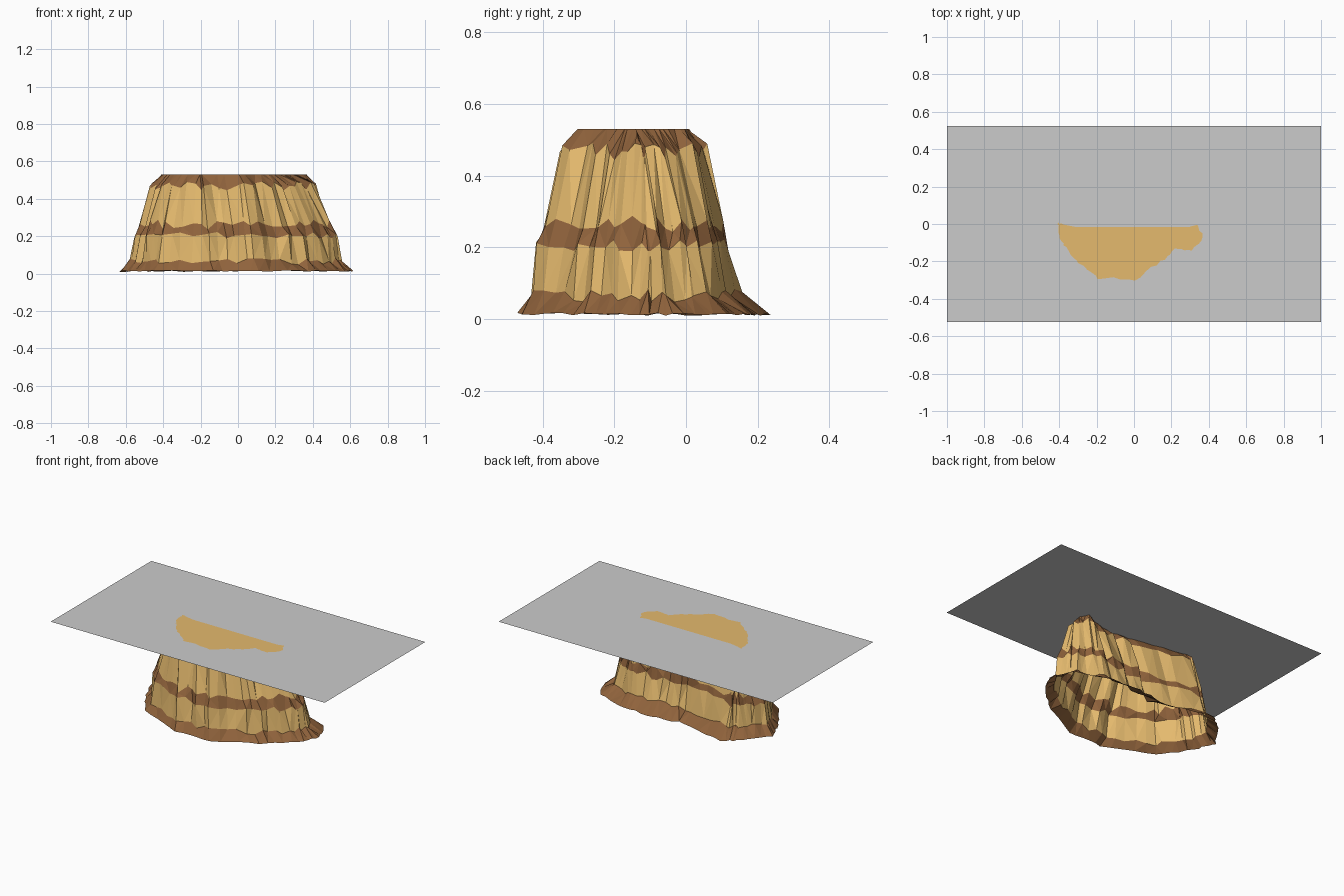
import bpy, bmesh, random
from mathutils import Vector

if "Cube" in bpy.data.objects:
    bpy.data.objects.remove(bpy.data.objects["Cube"])

random.seed(11)


def material(name, rgb):
    m = bpy.data.materials.new(name)
    m.diffuse_color = (*rgb, 1)
    m.use_nodes = True
    m.node_tree.nodes["Principled BSDF"].inputs["Base Color"].default_value = m.diffuse_color
    return m


def make_object(name, bm, mats=()):
    me = bpy.data.meshes.new(name)
    bm.to_mesh(me)
    bm.free()
    for m in mats:
        me.materials.append(m)
    ob = bpy.data.objects.new(name, me)
    bpy.context.collection.objects.link(ob)
    return ob


tan = material("sandstone_tan", (0.78, 0.49, 0.155))
brown = material("sandstone_brown", (0.28, 0.125, 0.045))

# matching outlines of the foot and the flat summit, anticlockwise from back left
FOOT = [(-.42, .24), (-.52, .15), (-.63, .0), (-.58, -.14), (-.45, -.33), (-.13, -.465),
        (.11, -.455), (.38, -.32), (.56, -.155), (.62, -.03), (.55, .11), (.31, .19),
        (.12, .2), (-.1, .165)]
SUMMIT = [(-.38, .0), (-.41, .0), (-.40, -.06), (-.37, -.13), (-.29, -.21), (-.19, -.29),
          (.01, -.3), (.15, -.2), (.22, -.135), (.31, -.135), (.37, -.08), (.34, -.005),
          (.14, -.09), (-.05, -.06)]
PER = 5
N = len(FOOT) * PER


def sample(points, i):
    k, f = divmod(i, PER)
    a, b = Vector(points[k]), Vector(points[(k + 1) % len(points)])
    return a.lerp(b, f / PER)


# strata: height, height jitter, blend foot to summit (front, back), crevice strength
LEVELS = [(.013, .004, 0, 0, .25), (.065, .018, .21, .36, .5), (.205, .018, .29, .5, .8),
          (.262, .026, .42, .56, .9), (.468, .026, .70, .78, 1.0), (.53, 0, 1, 1, .2)]

# rocky wall, hollow underneath
bm = bmesh.new()
crevice = [random.choice((0, 0, 0, 0, .01, .03, -.008)) for _ in range(N)]
slide = [random.uniform(-.012, .012) for _ in range(N)]
rings = []
for z, dz, front, back, c in LEVELS:
    ring = []
    for i in range(N):
        foot = sample(FOOT, i)
        w = min(max((foot.y + .02) / .16, 0), 1)
        p = foot.lerp(sample(SUMMIT, i), front + (back - front) * w)
        side = sample(FOOT, (i + 1) % N) - sample(FOOT, (i - 1) % N)
        inward = Vector((-side.y, side.x)).normalized()
        p += inward * (crevice[i] * c + random.uniform(-.005, .005))
        p += side.normalized() * (slide[i] * c + random.uniform(-.006, .006))
        ring.append(bm.verts.new((p.x, p.y, z + random.uniform(-dz, dz))))
    rings.append(ring)
for lv in range(len(rings) - 1):
    for i in range(N):
        j = (i + 1) % N
        f = bm.faces.new((rings[lv][i], rings[lv][j], rings[lv + 1][j], rings[lv + 1][i]))
        f.material_index = 1 if lv % 2 == 0 else 0
summit = [v.co.copy() for v in rings[-1]]
bmesh.ops.triangulate(bm, faces=bm.faces[:])
make_object("mesa_wall", bm, (tan, brown))

# summit cap, bridging the hollow in the back edge
bm = bmesh.new()
verts = []
for i, p in enumerate(summit):
    y = max(p.y, -.015) if i >= 11 * PER else p.y
    verts.append(bm.verts.new((p.x, y, .531)))
cap = bm.faces.new(verts)
cap.normal_update()
bmesh.ops.triangulate(bm, faces=[cap])
make_object("mesa_cap", bm, (tan,))

# thin grey sheet level with the summit
bm = bmesh.new()
bm.faces.new([bm.verts.new((x, y, .53)) for x, y in
              ((-1, -.525), (1, -.525), (1, .525), (-1, .525))])
make_object("level_sheet", bm)
